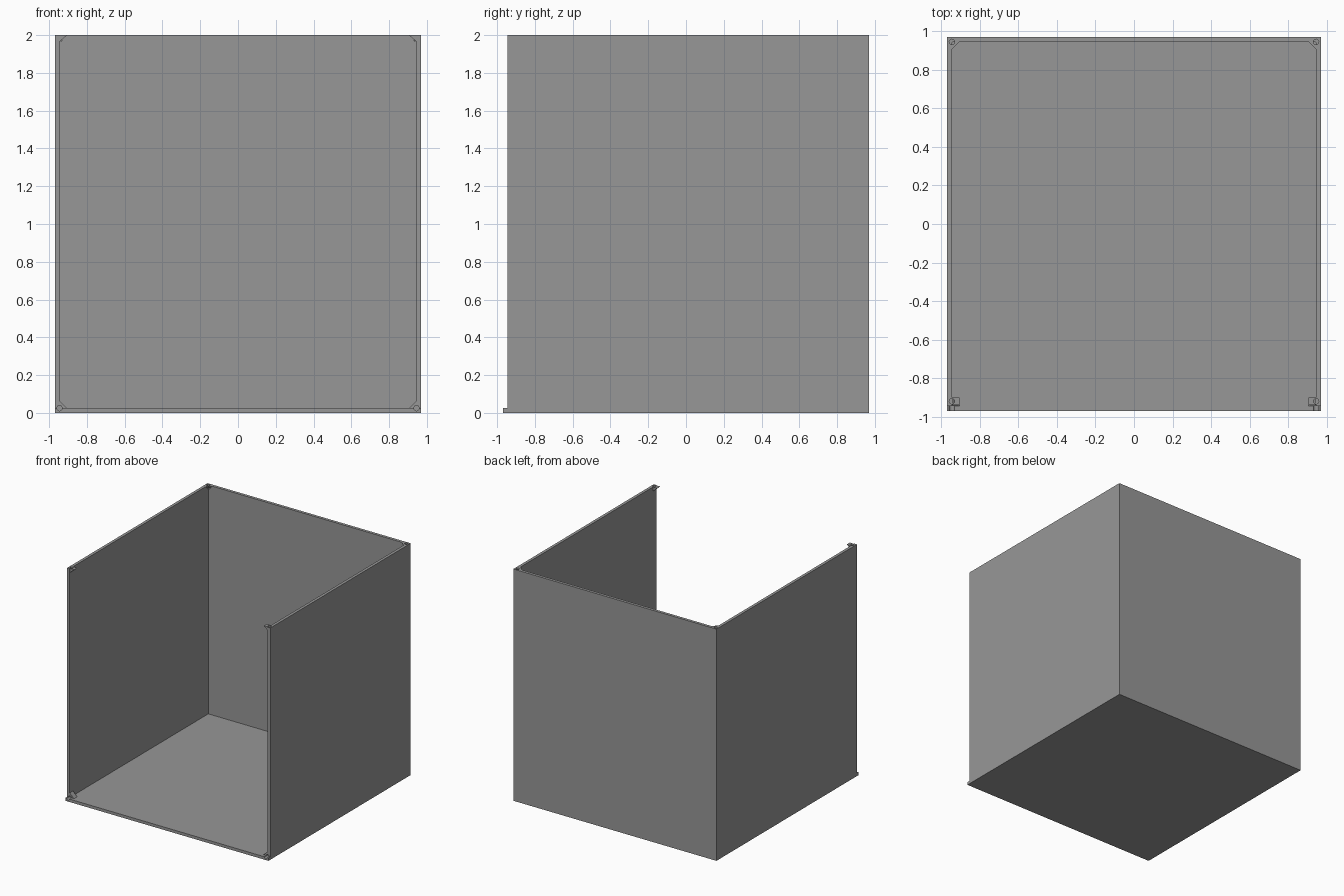
import bpy
import bmesh
from mathutils import Vector

if "Cube" in bpy.data.objects:
    bpy.data.objects.remove(bpy.data.objects["Cube"])

W = 0.97       # outer half width
I = 0.945      # inner wall face
T = 0.025      # panel thickness
H = 2.0
R = 0.014      # screw hole radius

grey = bpy.data.materials.new("plain grey")
grey.diffuse_color = (0.31, 0.31, 0.31, 1)
grey.use_nodes = True
grey.node_tree.nodes["Principled BSDF"].inputs["Base Color"].default_value = grey.diffuse_color


def solid(name, points):
    """Convex solid spanning the given points."""
    bm = bmesh.new()
    for p in points:
        bm.verts.new(p)
    bmesh.ops.convex_hull(bm, input=bm.verts)
    bmesh.ops.dissolve_limit(bm, angle_limit=0.001, verts=bm.verts, edges=bm.edges)
    bmesh.ops.recalc_face_normals(bm, faces=bm.faces)
    mesh = bpy.data.meshes.new(name)
    bm.to_mesh(mesh)
    bm.free()
    mesh.materials.append(grey)
    ob = bpy.data.objects.new(name, mesh)
    bpy.context.collection.objects.link(ob)
    return ob


def box(name, lo, hi):
    return solid(name, [(x, y, z) for x in (lo[0], hi[0])
                        for y in (lo[1], hi[1]) for z in (lo[2], hi[2])])


def drill(name, start, end):
    """Round cutter between two points."""
    a, b = Vector(start), Vector(end)
    bm = bmesh.new()
    bmesh.ops.create_cone(bm, cap_ends=True, segments=16, radius1=R, radius2=R,
                          depth=(b - a).length)
    mesh = bpy.data.meshes.new(name)
    bm.to_mesh(mesh)
    bm.free()
    mesh.materials.append(grey)
    ob = bpy.data.objects.new(name, mesh)
    ob.location = (a + b) / 2
    ob.rotation_euler = (b - a).to_track_quat('Z', 'Y').to_euler()
    bpy.context.collection.objects.link(ob)
    return ob


def combine(target, tool, operation):
    mod = target.modifiers.new(tool.name, 'BOOLEAN')
    mod.operation = operation
    mod.solver = 'EXACT'
    mod.object = tool
    tool.hide_render = True
    bpy.context.view_layer.update()
    dg = bpy.context.evaluated_depsgraph_get()
    mesh = bpy.data.meshes.new_from_object(target.evaluated_get(dg))
    target.modifiers.clear()
    target.data = mesh
    bpy.data.objects.remove(tool)


# open case: floor, back and two sides, with a floor lip at the front
case = box("open_case", (-W, -W, 0), (W, W, H))
combine(case, box("cavity", (-I, -2, T), (I, I, 3)), 'DIFFERENCE')
combine(case, box("front_gap", (-2, -2, T), (2, -I, 3)), 'DIFFERENCE')

E = 0.96       # depth to which the corner blocks sink into the panels
C = 0.905      # reach of the corner blocks
for s in (-1, 1):
    # triangular corner block at the bottom front
    combine(case, solid("bottom_gusset", [
        (s * x, y, z) for y in (-I, -0.9)
        for x, z in ((C, T), (C, 0.012), (E, 0.012), (E, 0.065), (I, 0.065))]), 'UNION')
    # wedge tab at the top front
    combine(case, solid("front_tab", [
        (s * x, y, z) for y in (-0.94, -0.9)
        for x, z in ((C, H), (E, H), (E, 1.965), (I, 1.965))]), 'UNION')
    # tapered corner block at the top back
    combine(case, solid("back_gusset", [
        (s * C, I, H), (s * C, E, H), (s * E, E, H), (s * E, C, H),
        (s * I, C, H), (s * I, I, 1.965), (s * E, E, 1.965)]), 'UNION')

for s in (-1, 1):
    # screw holes
    combine(case, drill("back_hole", (s * I, I, H - 0.03), (s * I, I, H + 0.05)), 'DIFFERENCE')
    combine(case, drill("front_hole", (s * I, -0.92, H - 0.03), (s * I, -0.92, H + 0.05)), 'DIFFERENCE')
    combine(case, drill("lip_hole", (s * I, -1.05, T), (s * I, -0.925, T)), 'DIFFERENCE')

case.data.materials.clear()
case.data.materials.append(grey)
for f in case.data.polygons:
    f.material_index = 0
    f.use_smooth = False
